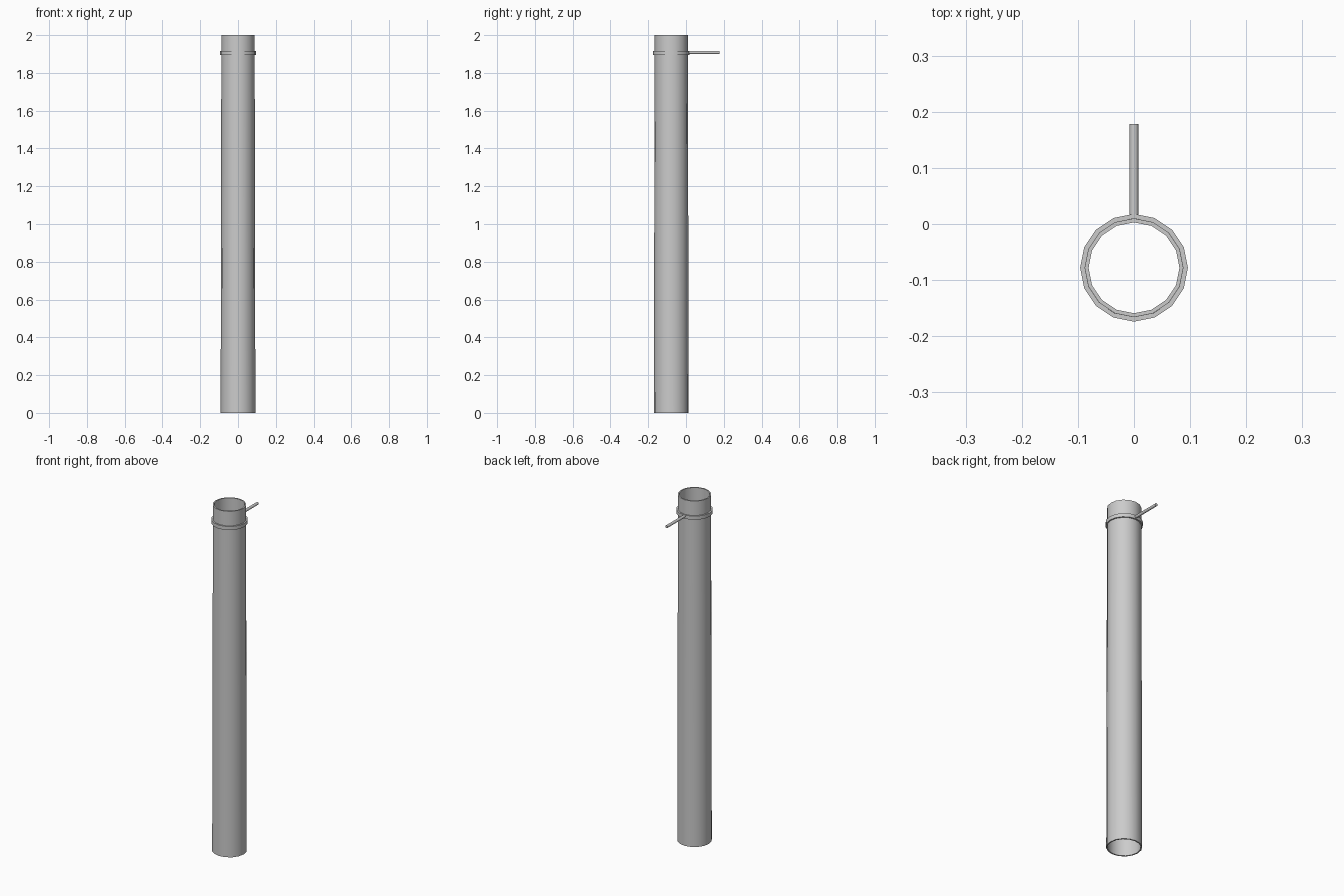
import bpy
import bmesh
import math
from mathutils import Matrix

cube = bpy.data.objects.get("Cube")
if cube:
    bpy.data.objects.remove(cube, do_unlink=True)

SIDES = 16
AXIS_Y = -0.078

grey = bpy.data.materials.new("light grey metal")
grey.use_nodes = True
colour = (0.6, 0.6, 0.6, 1)
grey.diffuse_color = colour
grey.node_tree.nodes["Principled BSDF"].inputs["Base Color"].default_value = colour


def finish(name, bm, location):
    bmesh.ops.recalc_face_normals(bm, faces=bm.faces)
    mesh = bpy.data.meshes.new(name)
    bm.to_mesh(mesh)
    bm.free()
    mesh.materials.append(grey)
    obj = bpy.data.objects.new(name, mesh)
    bpy.context.collection.objects.link(obj)
    obj.location = location
    bpy.ops.object.select_all(action="DESELECT")
    obj.select_set(True)
    bpy.context.view_layer.objects.active = obj
    bpy.ops.object.shade_smooth_by_angle(angle=math.radians(40))
    return obj


def lathe(name, profile):
    """Turn a closed (radius, height) profile around the pipe axis."""
    bm = bmesh.new()
    rings = []
    for i in range(SIDES):
        a = math.tau * i / SIDES
        rings.append([bm.verts.new((r * math.cos(a), r * math.sin(a), z))
                      for r, z in profile])
    n = len(profile)
    for i in range(SIDES):
        here, there = rings[i], rings[(i + 1) % SIDES]
        for j in range(n):
            k = (j + 1) % n
            bm.faces.new((here[j], there[j], there[k], here[k]))
    return finish(name, bm, (0, AXIS_Y, 0))


# Open, slightly tapered pipe with a thin wall
lathe("pipe", [(0.092, 0), (0.088, 2), (0.081, 2), (0.085, 0)])

# Clamp band near the top
lathe("clamp_ring", [(0.096, 1.895), (0.096, 1.916), (0.086, 1.916), (0.086, 1.895)])

# Wall rod pointing backwards from the clamp
start, end = 0.01, 0.178
bm = bmesh.new()
bmesh.ops.create_cone(bm, cap_ends=True, segments=SIDES, radius1=0.008, radius2=0.008,
                      depth=end - start, matrix=Matrix.Rotation(math.pi / 2, 4, "X"))
finish("wall_rod", bm, (0, (start + end) / 2, 1.908))
